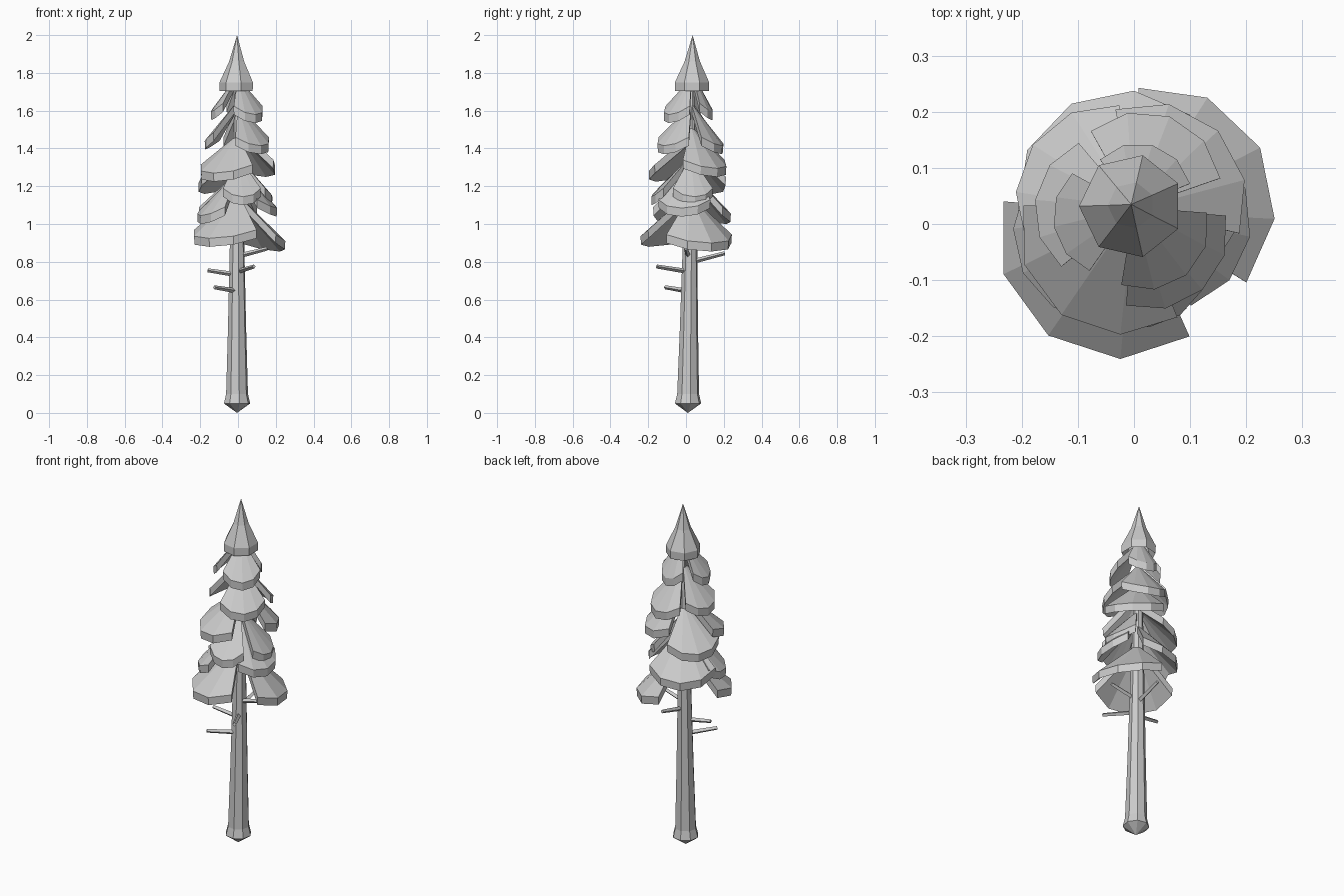
import bpy, bmesh
from math import sin, cos, radians, tau
from mathutils import Vector

if "Cube" in bpy.data.objects:
    bpy.data.objects.remove(bpy.data.objects["Cube"])


def make(name, verts, faces):
    bm = bmesh.new()
    vs = [bm.verts.new(v) for v in verts]
    for f in faces:
        bm.faces.new([vs[i] for i in f])
    bmesh.ops.recalc_face_normals(bm, faces=bm.faces)
    mesh = bpy.data.meshes.new(name)
    bm.to_mesh(mesh)
    bm.free()
    obj = bpy.data.objects.new(name, mesh)
    bpy.context.collection.objects.link(obj)
    return obj


def axis_y(z):
    """The trunk leans slightly backwards."""
    return 0.01 + 0.0125 * z


def lathe(name, rings, sides, twist=0.0):
    """Rings of (radius, z) around the trunk axis; radius 0 makes a tip."""
    verts, rows = [], []
    for r, z in rings:
        n = sides if r > 0 else 1
        rows.append(list(range(len(verts), len(verts) + n)))
        for i in range(n):
            a = tau * i / sides + twist
            verts.append((r * cos(a) - 0.005, axis_y(z) + r * sin(a), z))
    faces = []
    for lo, hi in zip(rows, rows[1:]):
        for i in range(sides):
            j = (i + 1) % sides
            f = [lo[i % len(lo)], lo[j % len(lo)], hi[j % len(hi)], hi[i % len(hi)]]
            faces.append(list(dict.fromkeys(f)))
    return make(name, verts, faces)


def fan(name, angle, z, r, height, span, thick=0.045):
    """Drooping wedge-shaped bough: one inner point and five rim points."""
    cy = axis_y(z) - 0.01
    top = [(0.0, axis_y(z), z + height)]
    for i in range(5):
        t = i / 2 - 1
        a = radians(angle + t * span / 2)
        rr = r * (1 - 0.1 * t * t)
        top.append((rr * cos(a), cy + rr * sin(a), z + 0.045 * (t * t - 0.35)))
    low = [(x * 0.99, y * 0.99, zz - thick) for x, y, zz in top]
    faces = []
    for i in range(1, 5):
        faces += [(0, i, i + 1), (6, i + 7, i + 6), (i, i + 6, i + 7, i + 1)]
    faces += [(0, 6, 7, 1), (0, 5, 11, 6)]
    return make(name, top + low, faces)


def twig(name, a, b, r=0.013):
    a, b = Vector(a), Vector(b)
    q = (b - a).to_track_quat('Z', 'Y')
    verts = []
    for p, rad in ((a, r), (b, r * 0.8)):
        for i in range(4):
            t = tau * i / 4
            verts.append(p + q @ Vector((rad * cos(t), rad * sin(t), 0)))
    faces = [(i, (i + 1) % 4, (i + 1) % 4 + 4, i + 4) for i in range(4)]
    make(name, verts, faces + [(3, 2, 1, 0), (4, 5, 6, 7)])


# Trunk with flared foot and pointed base
lathe("trunk", [(0, 0), (0.071, 0.05), (0.059, 0.1), (0.049, 0.45),
                (0.04, 0.85), (0.028, 1.3), (0.012, 1.7), (0, 1.8)], 8, 0.2)

# Bare twigs below the crown
twigs = [((0.02, 0.01, 0.835), (0.155, 0.0, 0.87)),
         ((0.0, 0.03, 0.80), (0.01, 0.205, 0.845)),
         ((0.01, -0.01, 0.752), (0.085, -0.155, 0.775)),
         ((-0.03, 0.01, 0.735), (-0.16, 0.0, 0.755)),
         ((-0.02, -0.01, 0.648), (-0.125, -0.11, 0.665))]
for n, (a, b) in enumerate(twigs):
    twig(f"twig_{n + 1}", a, b)

# Boughs, bottom to top: direction, rim height, reach, rise to the trunk, spread
boughs = [(29, 0.915, 0.257, 0.24, 118), (234, 0.94, 0.26, 0.23, 122),
          (119, 1.06, 0.23, 0.22, 116), (-10, 1.10, 0.21, 0.22, 95),
          (207, 1.06, 0.222, 0.22, 85), (-82, 1.16, 0.2, 0.2, 68),
          (10, 1.16, 0.185, 0.2, 80),
          (145, 1.22, 0.22, 0.2, 95), (234, 1.285, 0.22, 0.19, 118),
          (45, 1.31, 0.212, 0.21, 110), (-48, 1.43, 0.182, 0.2, 94),
          (172, 1.455, 0.178, 0.2, 88), (70, 1.43, 0.185, 0.21, 95),
          (-50, 1.595, 0.145, 0.18, 100), (190, 1.61, 0.145, 0.18, 85),
          (75, 1.61, 0.125, 0.2, 95)]
for n, (angle, z, r, h, s) in enumerate(boughs):
    fan(f"bough_{n + 1}", angle, z, r, h, s)

# Pointed crown tip with a hollow hood
lathe("crown_tip", [(0, 1.90), (0.092, 1.705), (0.093, 1.75), (0.042, 1.86), (0, 2.0)], 7, tau / 14)
